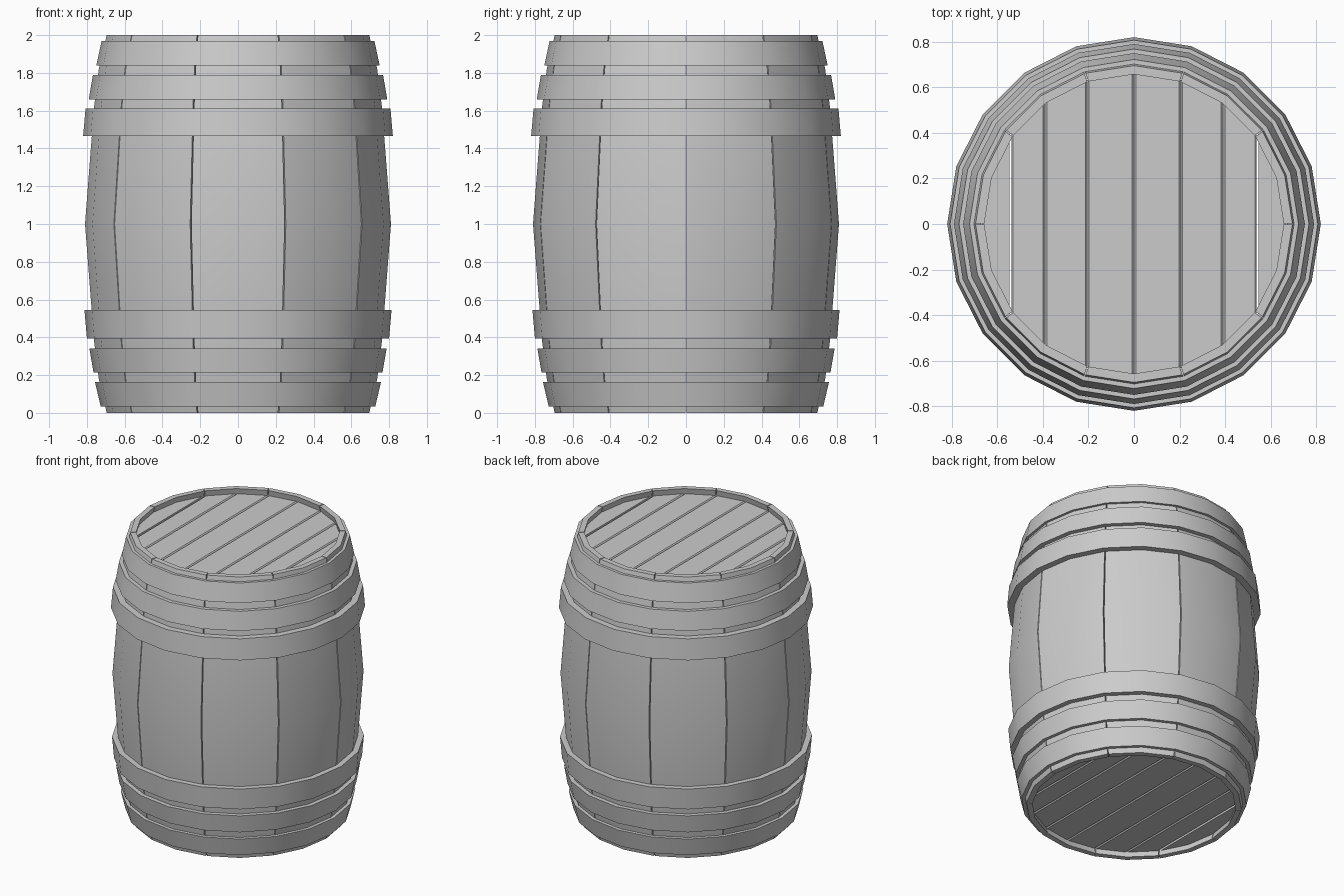
import bpy, bmesh, math

if "Cube" in bpy.data.objects:
    bpy.data.objects.remove(bpy.data.objects["Cube"])

SIDES = 20
STEP = 2 * math.pi / SIDES

# outer barrel profile: (z, radius)
LOWER = [(0, 0.695), (0.18, 0.737), (0.38, 0.762)]
PROFILE = LOWER + [(1.0, 0.81)] + [(2 - z, r) for z, r in reversed(LOWER)]
THICK = 0.038


def polar(r, a, z):
    return (r * math.cos(a), r * math.sin(a), z)


def finish(name, bm):
    bmesh.ops.recalc_face_normals(bm, faces=bm.faces)
    me = bpy.data.meshes.new(name)
    bm.to_mesh(me)
    bm.free()
    me.shade_smooth()
    me.set_sharp_from_angle(angle=math.radians(30))
    ob = bpy.data.objects.new(name, me)
    bpy.context.collection.objects.link(ob)
    return ob


def sweep(name, loop, angles, closed):
    """Sweep a closed (z, radius) loop around z through the given angles."""
    bm = bmesh.new()
    rings = [[bm.verts.new(polar(r, a, z)) for z, r in loop] for a in angles]
    n = len(loop)
    pairs = list(zip(rings, rings[1:]))
    if closed:
        pairs.append((rings[-1], rings[0]))
    for p, q in pairs:
        for i in range(n):
            j = (i + 1) % n
            bm.faces.new((p[i], p[j], q[j], q[i]))
    if not closed:
        # end caps, one quad per profile segment
        m = n // 2
        for ring in (rings[0], rings[-1]):
            for i in range(m - 1):
                bm.faces.new((ring[i], ring[i + 1], ring[n - 2 - i], ring[n - 1 - i]))
    return finish(name, bm)


# ten staves, each two facets wide with a hairline gap
stave_loop = PROFILE + [(z, r - THICK) for z, r in reversed(PROFILE)]
GAP = 0.004
for k in range(10):
    a = 2 * k * STEP
    sweep(f"stave_{k + 1}", stave_loop, [a + GAP, a + STEP, a + 2 * STEP - GAP], False)

# six flared hoops: bottom z, bottom radius, top z, top radius
HOOPS = [
    (0.035, 0.727, 0.163, 0.757),
    (0.215, 0.765, 0.342, 0.787),
    (0.395, 0.800, 0.545, 0.813),
    (1.465, 0.820, 1.612, 0.807),
    (1.660, 0.790, 1.790, 0.768),
    (1.840, 0.750, 1.970, 0.722),
]
for k, (z0, r0, z1, r1) in enumerate(HOOPS):
    loop = [(z0, r0), (z1, r1), (z1, r1 - 0.05), (z0, r0 - 0.05)]
    sweep(f"hoop_{k + 1}", loop, [i * STEP for i in range(SIDES)], True)


# barrel heads made of eight chamfered planks
HEAD_R = 0.665
CUTS = [10, 8, 7, 6, 5, 4, 3, 2, 0]


def plank(name, x0, x1, h0, h1, zb, zt, c=0.008):
    section = [(x0, zb + c), (x0 + c, zb), (x1 - c, zb), (x1, zb + c),
               (x1, zt - c), (x1 - c, zt), (x0 + c, zt), (x0, zt - c)]
    bm = bmesh.new()
    ends = []
    for s in (-1, 1):
        ends.append([bm.verts.new((x, s * (h0 + (h1 - h0) * (x - x0) / (x1 - x0)), z))
                     for x, z in section])
    for e in ends:
        bm.faces.new(e)
    for i in range(8):
        j = (i + 1) % 8
        bm.faces.new((ends[0][i], ends[0][j], ends[1][j], ends[1][i]))
    return finish(name, bm)


def plank_end(i):
    """Corner of the head outline; the outermost two facets share one plank."""
    a = i * STEP
    return HEAD_R * math.cos(a), max(HEAD_R * math.sin(a), 0.002)


def tip_plank(name, side, zb, zt, c=0.008):
    # outer segment with the extra rim corner
    pts = [plank_end(i) for i in (2, 1, 0)]
    pts[0] = (pts[0][0] + c, pts[0][1] - c * 0.7)
    outline = pts[:2] + [(pts[2][0], 0)] + [(x, -y) for x, y in reversed(pts[:2])]
    bm = bmesh.new()
    lo = [bm.verts.new((side * x, y, zb)) for x, y in outline]
    hi = [bm.verts.new((side * x, y, zt)) for x, y in outline]
    bm.faces.new(lo)
    bm.faces.new(hi)
    for i in range(5):
        j = (i + 1) % 5
        bm.faces.new((lo[i], lo[j], hi[j], hi[i]))
    return finish(name, bm)


for head, zb, zt in (("bottom", 0.04, 0.09), ("top", 1.91, 1.96)):
    for k, (i, j) in enumerate(zip(CUTS, CUTS[1:])):
        name = f"{head}_head_plank_{k + 1}"
        if i == 10 or j == 0:
            tip_plank(name, -1 if i == 10 else 1, zb, zt)
        else:
            (x0, h0), (x1, h1) = plank_end(i), plank_end(j)
            plank(name, x0, x1, h0, h1, zb, zt)
